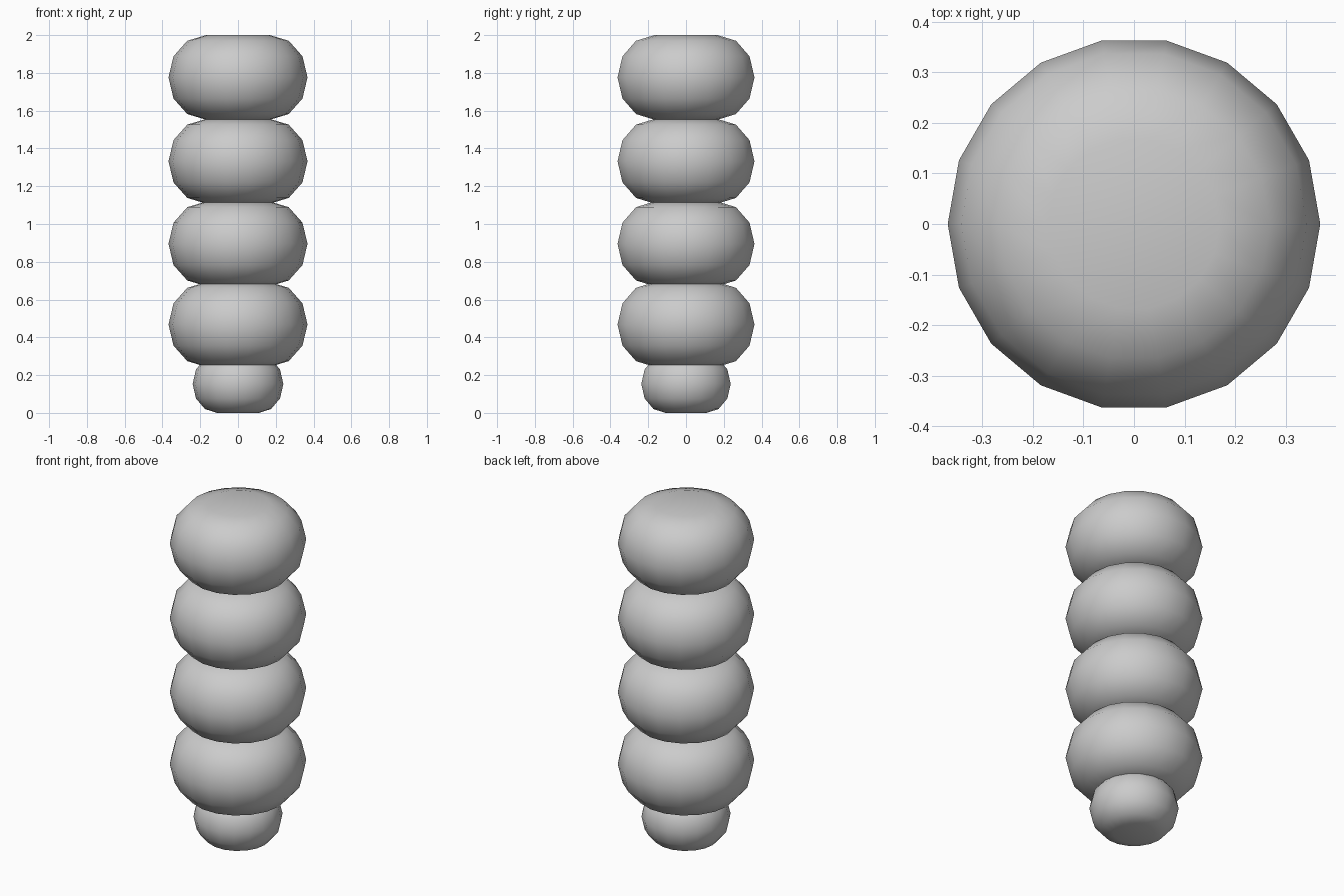
import bpy, bmesh, math

if "Cube" in bpy.data.objects:
    bpy.data.objects.remove(bpy.data.objects["Cube"])

SIDES = 18


def bead(name, z, radius, half_height):
    """Flattened round bead: rounded rim profile around small flat caps."""
    core = radius * 0.46
    bm = bmesh.new()
    rings = []
    for k in range(7):
        a = -math.pi / 2 + k * math.pi / 6
        r = core + (radius - core) * math.cos(a)
        h = z + half_height * math.sin(a)
        rings.append([bm.verts.new((r * math.cos(t), r * math.sin(t), h))
                      for t in (i * 2 * math.pi / SIDES for i in range(SIDES))])
    for lo, hi in zip(rings, rings[1:]):
        for i in range(SIDES):
            j = (i + 1) % SIDES
            bm.faces.new((lo[i], lo[j], hi[j], hi[i]))
    bm.faces.new(rings[0][::-1])
    bm.faces.new(rings[-1])
    for f in bm.faces:
        f.smooth = True
    mesh = bpy.data.meshes.new(name)
    bm.to_mesh(mesh)
    bm.free()
    obj = bpy.data.objects.new(name, mesh)
    bpy.context.collection.objects.link(obj)


# Small foot bead
bead("foot_bead", 0.153, 0.24, 0.153)

# Four large stacked beads
for n, z in enumerate((0.468, 0.895, 1.332, 1.776)):
    bead(f"large_bead_{n + 1}", z, 0.368, 0.224)
